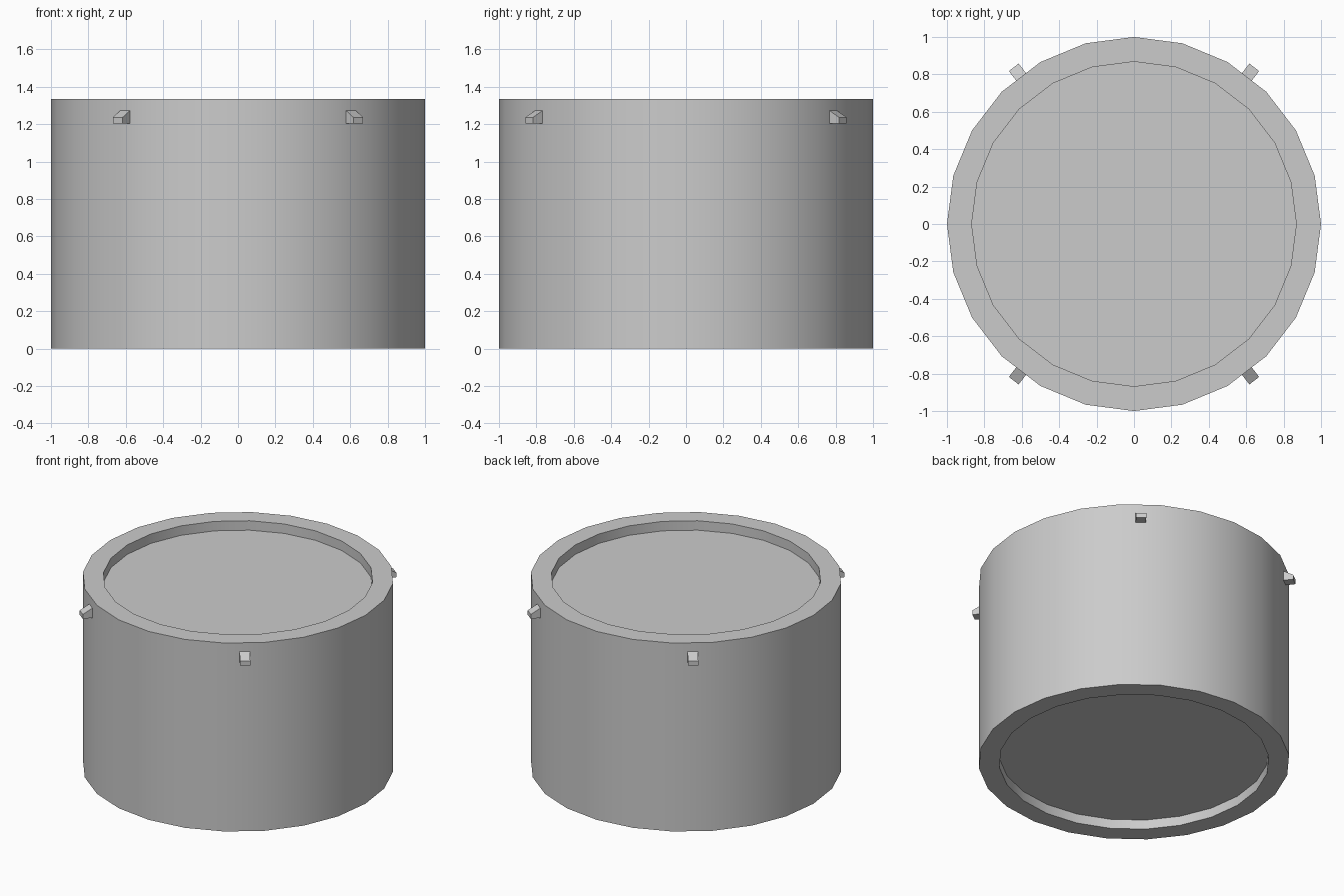
import bpy, bmesh, math
from mathutils import Matrix, Vector

if "Cube" in bpy.data.objects:
    bpy.data.objects.remove(bpy.data.objects["Cube"])

SIDES = 24
HEIGHT = 1.336
RIM = 0.868
RECESS = 0.067


def make_object(name, bm):
    bmesh.ops.recalc_face_normals(bm, faces=bm.faces)
    mesh = bpy.data.meshes.new(name)
    bm.to_mesh(mesh)
    bm.free()
    obj = bpy.data.objects.new(name, mesh)
    bpy.context.collection.objects.link(obj)
    return obj


# Drum body: rings swept from the bottom recess floor round to the top one
bm = bmesh.new()
profile = [(RIM, RECESS), (RIM, 0), (1, 0), (1, HEIGHT), (RIM, HEIGHT), (RIM, HEIGHT - RECESS)]
rings = []
for r, z in profile:
    angles = [2 * math.pi * i / SIDES for i in range(SIDES)]
    rings.append([bm.verts.new((r * math.cos(a), r * math.sin(a), z)) for a in angles])
for low, high in zip(rings, rings[1:]):
    for i in range(SIDES):
        j = (i + 1) % SIDES
        bm.faces.new((low[i], low[j], high[j], high[i]))
bm.faces.new(rings[0])
bm.faces.new(rings[-1])
body = make_object("drum_body", bm)
bpy.context.view_layer.objects.active = body
body.select_set(True)
bpy.ops.object.shade_smooth_by_angle(angle=math.radians(30))
body.select_set(False)

# Four small sloped pegs, each on the middle of a side facet
PEG = [(0.96, 1.205), (1.056, 1.205), (1.056, 1.237), (0.9915, 1.273), (0.96, 1.273)]
for n, deg in enumerate((52.5, 127.5, 232.5, 307.5), 1):
    bm = bmesh.new()
    face = bm.faces.new([bm.verts.new((r, -0.033, z)) for r, z in PEG])
    ext = bmesh.ops.extrude_face_region(bm, geom=[face])
    moved = [v for v in ext["geom"] if isinstance(v, bmesh.types.BMVert)]
    bmesh.ops.translate(bm, verts=moved, vec=Vector((0, 0.066, 0)))
    # keep the starting cap so the peg is closed
    if not face.is_valid:
        bmesh.ops.holes_fill(bm, edges=bm.edges)
    bm.transform(Matrix.Rotation(math.radians(deg), 4, 'Z'))
    make_object(f"peg_{n}", bm)
